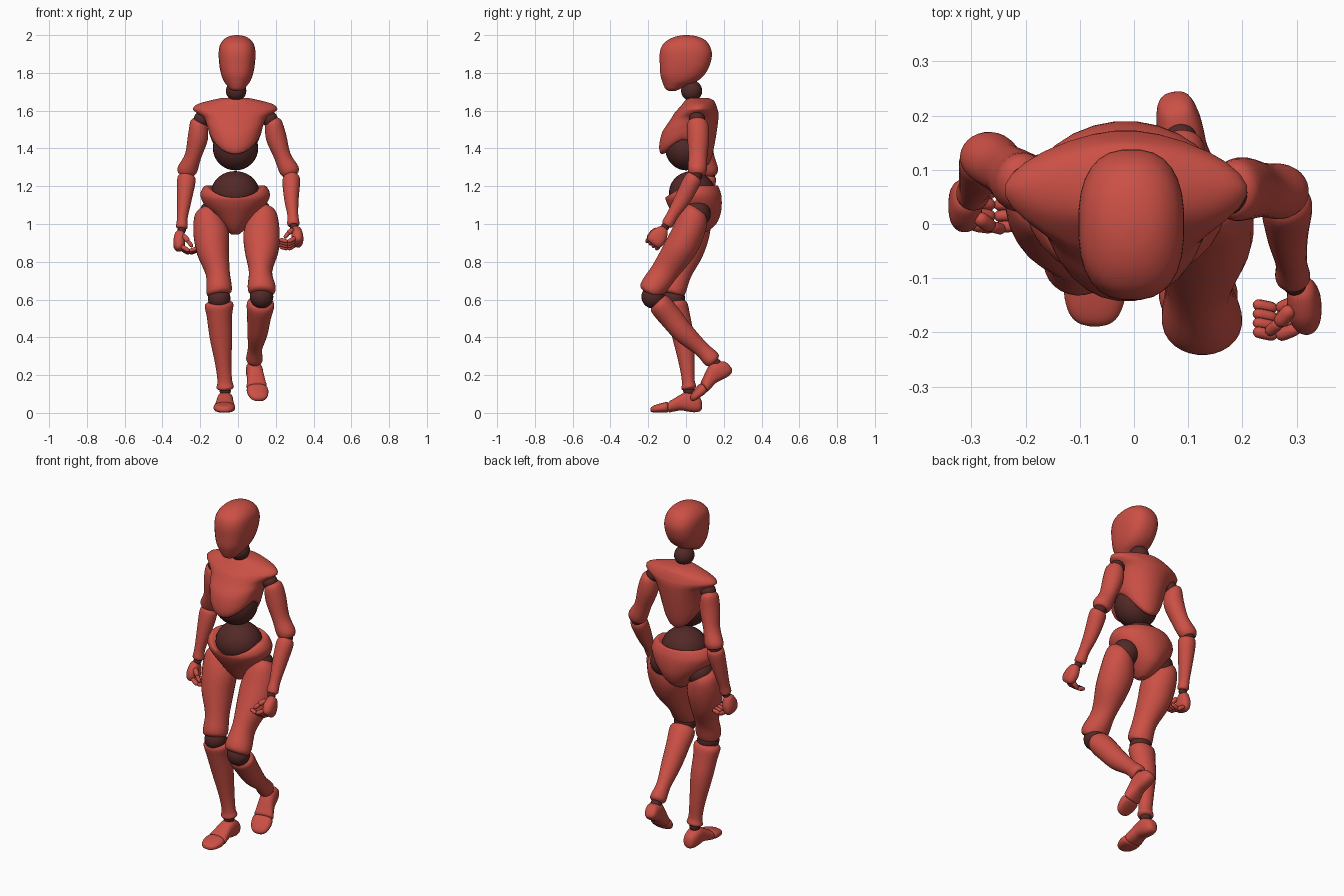
import bpy, bmesh
from math import cos, sin, pi
from mathutils import Vector as V

def material(name, col):
    m = bpy.data.materials.new(name)
    m.diffuse_color = col
    return m

RED = material("red_shell", (0.6, 0.08, 0.06, 1))
DARK = material("dark_joint", (0.085, 0.022, 0.02, 1))
X = V((1, 0, 0))

def finish(name, bm, mat):
    bmesh.ops.recalc_face_normals(bm, faces=bm.faces)
    for f in bm.faces:
        f.smooth = True
    me = bpy.data.meshes.new(name)
    bm.to_mesh(me)
    bm.free()
    me.materials.append(mat)
    ob = bpy.data.objects.new(name, me)
    bpy.context.collection.objects.link(ob)
    return ob

def ring(c, a, b, n=2.0, front=0.0, back=0.0, seg=28):
    """Superellipse ring; front/back lower the rim there."""
    pts = []
    for i in range(seg):
        t = 2 * pi * (i + 0.5) / seg
        u, w = cos(t), sin(t)
        pu = abs(u) ** (2 / n) * (1 if u > 0 else -1)
        pw = abs(w) ** (2 / n) * (1 if w > 0 else -1)
        drop = (front if w < 0 else back) * abs(w) ** 1.5
        pts.append(V(c) + a * pu + b * pw - V((0, 0, drop)))
    return pts

def skin(name, rings, steps=4, mat=RED):
    """Smooth surface through the rings (Catmull-Rom), capped at both ends."""
    rows = []
    for k in range(len(rings) - 1):
        p0, p1 = rings[max(k - 1, 0)], rings[k]
        p2, p3 = rings[k + 1], rings[min(k + 2, len(rings) - 1)]
        for s in range(steps):
            t = s / steps
            rows.append([0.5 * (2 * b + (c - a) * t + (2 * a - 5 * b + 4 * c - d) * t * t
                                + (3 * b - a - 3 * c + d) * t ** 3)
                         for a, b, c, d in zip(p0, p1, p2, p3)])
    rows.append(rings[-1])
    bm = bmesh.new()
    vs = [[bm.verts.new(p) for p in r] for r in rows]
    n = len(vs[0])
    for r, q in zip(vs, vs[1:]):
        for i in range(n):
            j = (i + 1) % n
            bm.faces.new((r[i], r[j], q[j], q[i]))
    for r in (vs[0], vs[-1]):
        mid = bm.verts.new(sum((v.co for v in r), V()) / n)
        for i in range(n):
            bm.faces.new((r[i], r[(i + 1) % n], mid))
    return finish(name, bm, mat)

def body(name, cx, rows):
    """Rows: z, half width, y front, y back, exponent, front drop, back drop."""
    skin(name, [ring((cx, (yf + yb) / 2, z), X * w, V((0, (yb - yf) / 2, 0)), *rest)
                for z, w, yf, yb, *rest in rows])

def limb(name, pts):
    """Points: x, y, z, half width, half depth; rings square to the limb axis."""
    axis = (V(pts[-1][:3]) - V(pts[0][:3])).normalized()
    b = axis.cross(X).normalized()
    a = b.cross(axis)
    skin(name, [ring(p[:3], a * p[3], b * p[4]) for p in pts])

def ball(name, c, r, mat=DARK):
    bm = bmesh.new()
    bmesh.ops.create_uvsphere(bm, u_segments=28, v_segments=18, radius=1)
    bmesh.ops.scale(bm, vec=r if isinstance(r, tuple) else (r, r, r), verts=bm.verts)
    bmesh.ops.translate(bm, vec=c, verts=bm.verts)
    finish(name, bm, mat)

# Head, neck and torso
body("head", -0.005, [
    (1.703, .012, -.085, -.06), (1.713, .036, -.107, -.035), (1.735, .055, -.119, .01, 2.1), (1.757, .071, -.127, .06, 2.2),
    (1.79, .084, -.136, .098, 2.4), (1.84, .094, -.139, .126, 2.5), (1.9, .098, -.14, .138, 2.5),
    (1.945, .092, -.127, .125, 2.4), (1.975, .072, -.095, .1, 2.2), (1.993, .044, -.053, .06), (2.0, .008, -.01, .015)])
ball("neck_joint", (-.01, .03, 1.705), (.054, .056, .055))
body("chest", -0.015, [
    (1.46, .09, -.10, .08, 2, .08, .13), (1.45, .117, -.132, .115, 2, .08, .14),
    (1.475, .135, -.143, .138, 2, .065, .12), (1.525, .15, -.127, .16, 2, .04, .06),
    (1.565, .168, -.088, .172, 2, .02, .01), (1.59, .207, -.06, .172, 1.85), (1.61, .225, -.042, .167, 1.75),
    (1.635, .2, -.02, .158, 1.7), (1.656, .125, -.003, .145, 1.8), (1.668, .065, .015, .115)])
ball("chest_joint", (-.013, .0, 1.402), (.12, .11, .118))
ball("waist_joint", (-.015, .032, 1.165), (.128, .122, .115))
body("pelvis", -0.015, [
    (.945, .02, .02, .08), (.965, .045, -.005, .12), (1.0, .078, -.035, .16), (1.05, .122, -.068, .183),
    (1.10, .163, -.092, .19, 2, .01), (1.15, .185, -.106, .188, 2, .03), (1.185, .176, -.11, .178, 2, .05),
    (1.205, .152, -.106, .165, 2, .065), (1.19, .12, -.07, .14, 2, .07)])

# Thighs and shins
limb("right_thigh", [
    (-.165, .06, 1.09, .02, .03), (-.165, .057, 1.07, .055, .065), (-.158, .05, 1.03, .077, .085),
    (-.142, .03, .95, .094, .095), (-.132, 0, .85, .085, .09), (-.107, -.04, .74, .064, .07),
    (-.1, -.065, .66, .068, .068), (-.1, -.07, .63, .062, .058), (-.1, -.07, .62, .03, .03)])
limb("left_thigh", [
    (.14, .06, 1.09, .02, .03), (.14, .055, 1.07, .055, .06), (.135, .04, 1.03, .077, .08),
    (.125, .01, .95, .096, .087), (.125, -.037, .86, .09, .086), (.119, -.112, .75, .062, .073),
    (.125, -.17, .67, .074, .07), (.125, -.19, .638, .066, .058), (.125, -.193, .628, .03, .03)])
limb("right_shin", [
    (-.1, -.058, .595, .04, .035), (-.1, -.055, .575, .075, .062), (-.098, -.04, .51, .067, .062),
    (-.09, -.015, .4, .06, .057), (-.078, .005, .26, .043, .042), (-.07, .012, .17, .039, .034),
    (-.068, .015, .135, .046, .04), (-.068, .015, .122, .03, .028)])
limb("left_shin", [
    (.122, -.155, .595, .04, .03), (.12, -.14, .577, .072, .06), (.111, -.08, .505, .063, .062),
    (.103, -.008, .42, .053, .056), (.09, .08, .34, .038, .042), (.087, .135, .285, .044, .046),
    (.086, .15, .27, .03, .03)])

# Arms
limb("right_upper_arm", [
    (-.205, .075, 1.56, .02, .025), (-.207, .077, 1.535, .045, .052), (-.212, .08, 1.46, .054, .056),
    (-.238, .1, 1.36, .044, .049), (-.267, .122, 1.29, .053, .048), (-.277, .127, 1.262, .042, .038)])
limb("left_upper_arm", [
    (.183, .06, 1.56, .02, .025), (.187, .062, 1.535, .045, .054), (.202, .065, 1.46, .055, .058),
    (.235, .063, 1.36, .045, .05), (.269, .06, 1.29, .053, .051), (.28, .06, 1.26, .042, .04)])
limb("right_forearm", [
    (-.275, .118, 1.262, .032, .034), (-.273, .114, 1.235, .049, .046), (-.284, .09, 1.13, .039, .041),
    (-.295, .065, 1.03, .028, .031), (-.297, .055, .985, .031, .031), (-.297, .054, .973, .018, .018)])
limb("left_forearm", [
    (.283, .045, 1.258, .032, .034), (.282, .033, 1.23, .047, .047), (.283, -.02, 1.13, .038, .043),
    (.29, -.07, 1.05, .029, .031), (.293, -.098, 1.0, .032, .031), (.294, -.103, .99, .018, .018)])

# Dark ball joints
for name, c, r in [
        ("right_shoulder_joint", (-.192, .068, 1.555), .042), ("left_shoulder_joint", (.168, .058, 1.555), .042),
        ("right_elbow_joint", (-.274, .12, 1.262), .036), ("left_elbow_joint", (.28, .05, 1.258), .036),
        ("right_wrist_joint", (-.298, .05, .968), .022), ("left_wrist_joint", (.296, -.11, .985), .022),
        ("right_hip_joint", (-.13, .055, 1.055), .075), ("left_hip_joint", (.105, .055, 1.055), .075),
        ("right_knee_joint", (-.1, -.065, .605), .06), ("left_knee_joint", (.125, -.174, .615), .062),
        ("right_ankle_joint", (-.068, .015, .118), .03), ("left_ankle_joint", (.086, .158, .258), .03)]:
    ball(name, c, r)

# Hands: palm, curled fingers and thumb
def capsule(name, a, b, r):
    a, b = V(a), V(b)
    d = (b - a).normalized()
    s = d.orthogonal().normalized()
    t = d.cross(s)
    skin(name, [ring(a.lerp(b, f), s * r * k, t * r * k, seg=10)
                for f, k in ((-.12, .3), (.05, .9), (.5, 1), (.95, .9), (1.12, .3))], 2)

def hand(side, wrist, d, n):
    d, n, o = V(d).normalized(), V(n), V(wrist)
    w = d.cross(n).normalized()
    if w.y > 0:
        w = -w
    skin(side + "_palm", [ring(o + d * f - n * .008, w * a, n * b, 2.4) for f, a, b in (
        (.0, .014, .012), (.012, .028, .024), (.05, .046, .031), (.085, .047, .029), (.105, .036, .018), (.11, .012, .006))])
    for i in range(4):
        k = o + d * .093 + w * (i - 1.5) * .021 + n * .008
        m = k + d * .022 + n * .036
        capsule(f"{side}_finger_{i + 1}_base", k, m, .0125)
        capsule(f"{side}_finger_{i + 1}_tip", m + n * .008, m + n * .042 - d * .012, .011)
    k = o + d * .035 + w * .03 + n * .015
    m = k + d * .03 + w * .01 + n * .024
    capsule(side + "_thumb_base", k, m, .014)
    capsule(side + "_thumb_tip", m, m + d * .028 + n * .022, .011)

hand("right", (-.3, .048, .965), (-.05, -.2, -.97), (1, 0, 0))
hand("left", (.3, -.112, .98), (.1, -.6, -.8), (-1, 0, 0))

# Feet: heel block and separate toe block
def foot(side, sole, f):
    f = V(f).normalized()
    s = V((-f.y, f.x, 0)).normalized()
    u = s.cross(f)
    if u.z < 0:
        u = -u
    for part, rows in (
            ("foot", ((-.07, .012, .025, .055), (-.06, .03, .01, .08), (-.03, .04, .004, .1), (.005, .043, .008, .112),
                      (.04, .044, .014, .1), (.08, .05, .008, .076), (.105, .053, .004, .061), (.111, .03, .015, .045))),
            ("toes", ((.108, .03, .015, .042), (.114, .053, .004, .058), (.145, .057, .002, .053),
                      (.18, .047, .003, .042), (.198, .03, .006, .032), (.204, .008, .012, .022)))):
        skin(f"{side}_{part}", [ring(V(sole) + f * a + u * (lo + hi) / 2, s * w, u * (hi - lo) / 2, 2.5)
                                for a, w, lo, hi in rows])

foot("right", (-.068, .015, -.001), (-.03, -1, 0))
foot("left", (.08, .2, .172), (.15, -.8, -.58))
